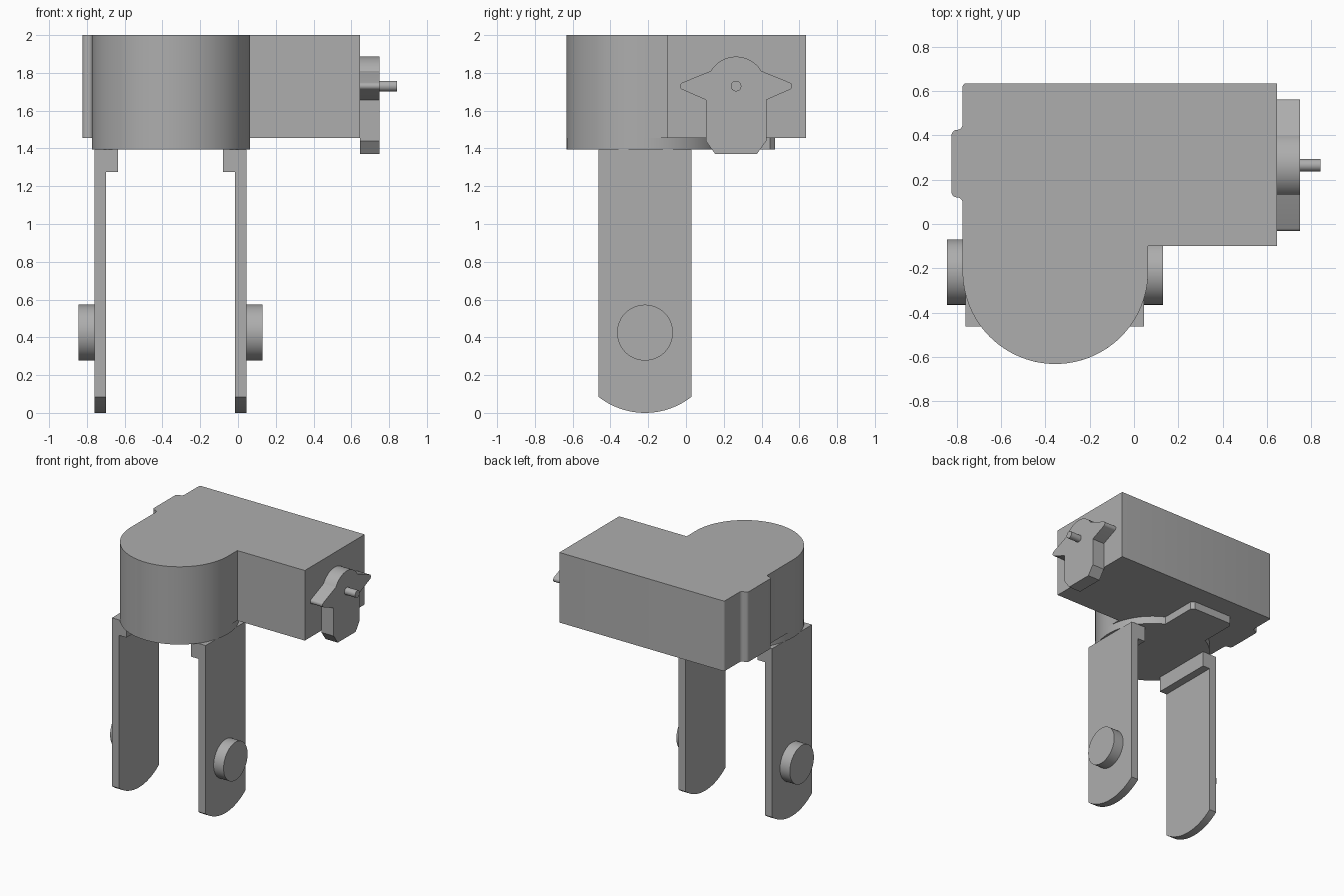
import bpy, bmesh
from math import cos, sin, radians, asin, degrees

cube = bpy.data.objects.get("Cube")
if cube:
    bpy.data.objects.remove(cube, do_unlink=True)

GREY = (0.42, 0.42, 0.42, 1)
grey = bpy.data.materials.new("plain grey")
grey.use_nodes = True
grey.diffuse_color = GREY
grey.node_tree.nodes["Principled BSDF"].inputs["Base Color"].default_value = GREY


def arc(cu, cv, r, start, end, steps):
    """Points along an arc, angles in degrees."""
    angles = [radians(start + (end - start) * i / steps) for i in range(steps + 1)]
    return [(cu + r * cos(a), cv + r * sin(a)) for a in angles]


def prism(name, outline, low, high, axis="z"):
    """Extrude an outline: (x, y) along z, or (y, z) along x."""
    def place(u, v, w):
        return (u, v, w) if axis == "z" else (w, u, v)
    bm = bmesh.new()
    bottom = [bm.verts.new(place(u, v, low)) for u, v in outline]
    top = [bm.verts.new(place(u, v, high)) for u, v in outline]
    bm.faces.new(bottom[::-1])
    bm.faces.new(top)
    n = len(outline)
    for i in range(n):
        j = (i + 1) % n
        bm.faces.new((bottom[i], bottom[j], top[j], top[i]))
    bmesh.ops.recalc_face_normals(bm, faces=bm.faces)
    mesh = bpy.data.meshes.new(name)
    bm.to_mesh(mesh)
    bm.free()
    mesh.materials.append(grey)
    obj = bpy.data.objects.new(name, mesh)
    bpy.context.collection.objects.link(obj)
    bpy.ops.object.select_all(action="DESELECT")
    obj.select_set(True)
    bpy.context.view_layer.objects.active = obj
    bpy.ops.object.shade_smooth_by_angle(angle=radians(25))
    return obj


CX, CY, R = -0.355, -0.213, 0.419
LEFT = CX - R
BODY_LOW, PLATE_LOW = 1.455, 1.395

# Housing: box with a rounded front lobe and a filleted rib on its side
rib = (arc(LEFT - 0.025, 0.095, 0.025, 0, 90, 5)
       + arc(LEFT - 0.025, 0.145, 0.025, 270, 180, 5)
       + arc(LEFT - 0.025, 0.4, 0.025, 180, 90, 5)
       + arc(LEFT - 0.025, 0.45, 0.025, 270, 360, 5))
housing = (arc(CX, CY, R, 180, 360, 48)
           + [(CX + R, -0.1), (0.645, -0.1), (0.645, 0.635)]
           + arc(LEFT + 0.015, 0.62, 0.015, 90, 180, 3)
           + rib[::-1])
prism("housing", housing, BODY_LOW, 2.0)

# Round base plate with a neck running to the back
NECK, BACK, CUT = 0.19, 0.47, 0.025
side = degrees(asin(NECK / R))
plate = (arc(CX, CY, R, 90 + side, 450 - side, 72)
         + [(CX + NECK, BACK - CUT), (CX + NECK - CUT, BACK),
            (CX - NECK + CUT, BACK), (CX - NECK, BACK - CUT)])
prism("base_plate", plate, PLATE_LOW, BODY_LOW)

# Fork legs with inner mounting tabs and outer pivot discs
LEG_Y, HALF, SAG = -0.217, 0.246, 0.085
leg_r = (HALF ** 2 + SAG ** 2) / (2 * SAG)
spread = degrees(asin(HALF / leg_r))
leg = (arc(LEG_Y, leg_r, leg_r, 270 - spread, 270 + spread, 20)
       + [(LEG_Y + HALF, PLATE_LOW), (LEG_Y - HALF, PLATE_LOW)])
tab = [(LEG_Y - HALF, 1.275), (LEG_Y + HALF, 1.275),
       (LEG_Y + HALF, PLATE_LOW), (LEG_Y - HALF, PLATE_LOW)]
disc = arc(LEG_Y, 0.425, 0.148, 0, 360, 48)[:-1]
for label, sign in (("left", 1), ("right", -1)):
    for part, outline, inner, outer in (("leg", leg, 0.341, 0.403),
                                        ("mounting_tab", tab, 0.278, 0.341),
                                        ("pivot_disc", disc, 0.403, 0.488)):
        low, high = sorted((CX - 0.002 + sign * inner, CX - 0.002 + sign * outer))
        prism(label + "_" + part, outline, low, high, "x")

# Winged end cap, drawn as one half and mirrored
HY, HZ = 0.265, 1.73
half = (arc(0, HZ, 0.156, 90, 31, 12)
        + arc(0.277, HZ, 0.02, 68, -68, 8)
        + [(0.16, 1.657), (0.16, 1.44), (0.11, 1.37)])
cap = [(HY + u, v) for u, v in half] + [(HY - u, v) for u, v in half[:0:-1]]
prism("end_cap", cap, 0.645, 0.75, "x")

# Output shaft
prism("shaft", arc(HY, HZ, 0.028, 0, 360, 24)[:-1], 0.75, 0.842, "x")
